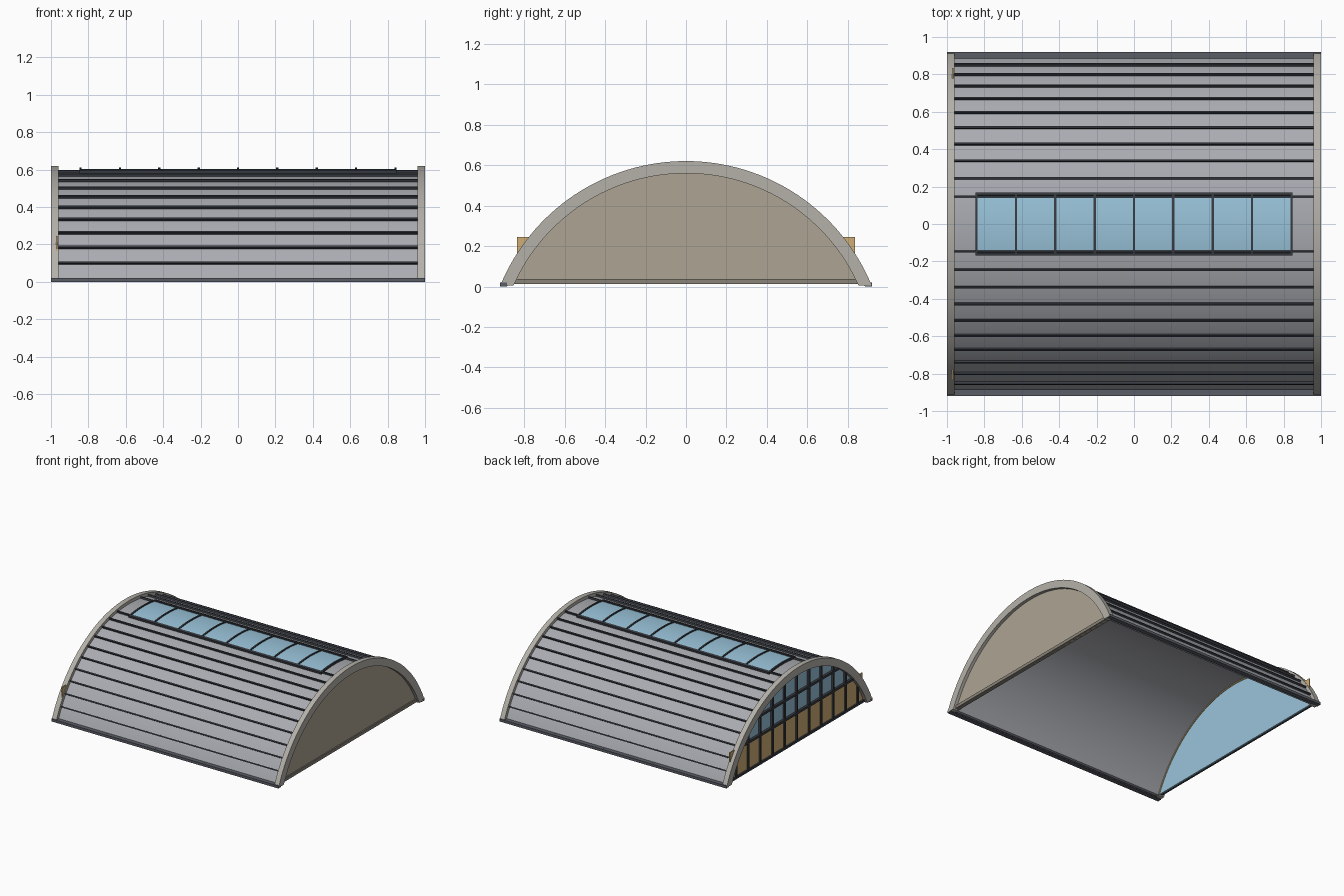
import bpy, bmesh
from math import sin, cos, acos, asin, sqrt, radians

if "Cube" in bpy.data.objects:
    bpy.data.objects.remove(bpy.data.objects["Cube"])

C = 0.3726      # arc centre lies this far below the ground
R = 0.9926      # outer radius of the end arches


def material(name, col):
    m = bpy.data.materials.new(name)
    m.diffuse_color = (*col, 1)
    m.use_nodes = True
    m.node_tree.nodes["Principled BSDF"].inputs["Base Color"].default_value = m.diffuse_color
    return m


METAL = material("roof_metal", (0.40, 0.41, 0.44))
DARK = material("dark_metal", (0.04, 0.045, 0.055))
GUTTER = material("gutter_metal", (0.10, 0.11, 0.13))
STONE = material("pale_concrete", (0.46, 0.44, 0.40))
TAN = material("tan_wall", (0.42, 0.37, 0.29))
SILL = material("sill_brown", (0.25, 0.23, 0.19))
GLASS = material("blue_glass", (0.32, 0.55, 0.70))
AMBER = material("amber_wood", (0.62, 0.42, 0.18))


def extrude(name, profile, x0, x1, mat, quads=False):
    """Extrude a (y, z) profile along x; quads=True means outer+inner arc strips."""
    n = len(profile)
    bm = bmesh.new()
    a = [bm.verts.new((x0, y, z)) for y, z in profile]
    b = [bm.verts.new((x1, y, z)) for y, z in profile]
    for i in range(n):
        j = (i + 1) % n
        bm.faces.new((a[i], a[j], b[j], b[i]))
    for ring in (a, b):
        if quads:
            for i in range(n // 2 - 1):
                bm.faces.new((ring[i], ring[i + 1], ring[n - 2 - i], ring[n - 1 - i]))
        else:
            bm.faces.new(ring)
    bmesh.ops.recalc_face_normals(bm, faces=bm.faces)
    me = bpy.data.meshes.new(name)
    bm.to_mesh(me)
    bm.free()
    me.shade_smooth()
    me.set_sharp_from_angle(angle=radians(30))
    me.materials.append(mat)
    o = bpy.data.objects.new(name, me)
    bpy.context.collection.objects.link(o)
    return o


def arc(r, zb=0.0, half=None, n=64):
    t = half if half is not None else acos((zb + C) / r)
    return [(r * sin(t * (2 * i / n - 1)), r * cos(t * (2 * i / n - 1)) - C)
            for i in range(n + 1)]


def arch(name, r0, r1, x0, x1, mat, zb=0.0, half=None, n=64):
    prof = arc(r1, zb, half, n) + arc(r0, zb, half, n)[::-1]
    return extrude(name, prof, x0, x1, mat, True)


def box(name, x0, x1, y0, y1, z0, z1, mat):
    return extrude(name, [(y0, z0), (y1, z0), (y1, z1), (y0, z1)], x0, x1, mat)


def radial_bar(name, t, r0, r1, w, x0, x1, mat):
    """Bar along x, standing on the arc at angle t."""
    pts = [(r * sin(t) + s * cos(t), r * cos(t) - s * sin(t) - C)
           for r, s in ((r0, -w), (r0, w), (r1, w), (r1, -w))]
    return extrude(name, pts, x0, x1, mat)


# Barrel roof shell with standing seams
arch("roof_shell", 0.94, 0.967, -0.965, 0.965, METAL, zb=0.01)
for s in (-1, 1):
    for k in range(1, 12):
        radial_bar("roof_seam", s * radians(5.8 * (k + 0.5)), 0.96, 0.981, 0.005,
                   -0.96, 0.96, DARK)

# End arches and base gutters
for s, side in ((-1, "left"), (1, "right")):
    x0, x1 = sorted((s * 0.96, s * 1.0))
    arch(side + "_end_arch", 0.932, R, x0, x1, STONE, zb=0.005)
    y0, y1 = sorted((s * 0.885, s * 0.92))
    box("base_gutter", -1, 1, y0, y1, 0.0, 0.02, GUTTER)

# Solid end wall on the right
extrude("right_wall", arc(0.94, 0.012), 0.95, 0.975, TAN)
box("right_sill", 0.95, 0.985, -0.845, 0.845, 0.012, 0.037, SILL)

# Glazed end wall on the left: glass, timber lower panel, mullions, rails
extrude("left_glass", arc(0.936, 0.012), -0.965, -0.955, GLASS)
arch("left_timber_trim", 0.932, 0.942, -0.956, -0.95, AMBER, zb=0.012)
box("left_timber_panel", -0.972, -0.964, -0.835, 0.835, 0.02, 0.245, AMBER)
for i in range(-5, 6):
    y = i * 0.153
    top = sqrt(0.936 ** 2 - y * y) - C
    box("left_mullion", -0.982, -0.96, y - 0.008, y + 0.008, 0.012, top, DARK)
for z in (0.022, 0.245, 0.40):
    w = sqrt(0.936 ** 2 - (z + C) ** 2)
    box("left_rail", -0.984, -0.96, -w, w, z - 0.009, z + 0.009, DARK)

# Ridge skylight: curved glass, side rails, dividers
half = asin(0.16 / 0.975)
arch("skylight_glass", 0.962, 0.976, -0.84, 0.84, GLASS, half=half, n=12)
for s in (-1, 1):
    radial_bar("skylight_rail", s * half, 0.96, 0.984, 0.007, -0.848, 0.848, DARK)
for i in range(9):
    x = -0.842 + i * 0.2105
    arch("skylight_divider", 0.962, 0.983, x - 0.006, x + 0.006, DARK, half=half, n=12)
